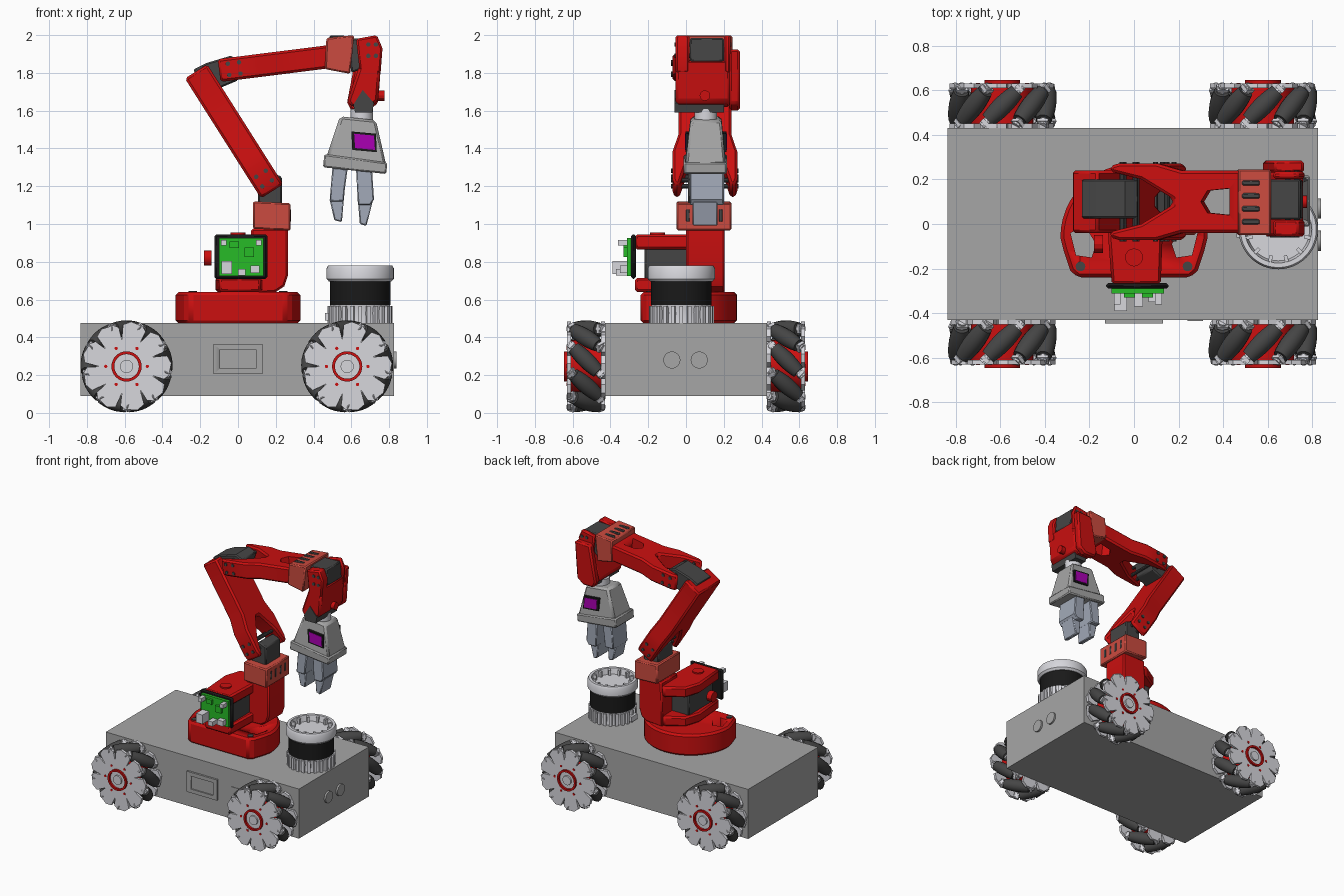
import bpy, bmesh
from math import sin, cos, pi, radians, sqrt
from mathutils import Matrix, Vector

if "Cube" in bpy.data.objects:
    bpy.data.objects.remove(bpy.data.objects["Cube"])


def mat(name, *c):
    m = bpy.data.materials.new(name)
    m.diffuse_color = (*c, 1)
    m.use_nodes = True
    m.node_tree.nodes["Principled BSDF"].inputs["Base Color"].default_value = m.diffuse_color
    return m


RED, PALE = mat("red", .6, .005, .005), mat("pale_red", .6, .07, .05)
DARK, BLACK = mat("dark_grey", .06, .06, .06), mat("black", .01, .01, .01)
LIGHT, STEEL = mat("light_grey", .68, .68, .72), mat("steel", .36, .4, .48)
GREY, GREEN = mat("grey", .38, .38, .38), mat("green", .02, .5, .02)
PURPLE = mat("purple", .4, 0, .45)
AX = {'x': Matrix(((0, 0, 1), (1, 0, 0), (0, 1, 0))).to_4x4(),
      'y': Matrix(((1, 0, 0), (0, 0, 1), (0, 1, 0))).to_4x4(), 'z': Matrix.Identity(4)}


def finish(name, bm, m, bevel=0):
    bmesh.ops.recalc_face_normals(bm, faces=bm.faces)
    me = bpy.data.meshes.new(name)
    bm.to_mesh(me)
    bm.free()
    me.polygons.foreach_set("use_smooth", [True] * len(me.polygons))
    me.set_sharp_from_angle(angle=radians(30))
    if m:
        me.materials.append(m)
    ob = bpy.data.objects.new(name, me)
    bpy.context.collection.objects.link(ob)
    if bevel:
        b = ob.modifiers.new("bevel", 'BEVEL')
        b.width, b.segments, b.limit_method = bevel, 1, 'ANGLE'
        b.angle_limit = radians(40)
    return ob


def add_prism(bm, pts, a, b, M):
    lo = [bm.verts.new(M @ Vector((*p, a))) for p in pts]
    hi = [bm.verts.new(M @ Vector((*p, b))) for p in pts]
    bm.faces.new(lo)
    bm.faces.new(hi)
    for i in range(len(pts)):
        j = (i + 1) % len(pts)
        bm.faces.new((lo[i], lo[j], hi[j], hi[i]))


def prism(name, pts, a, b, axis='y', m=RED, bevel=0, M=None):
    bm = bmesh.new()
    add_prism(bm, pts, a, b, M or AX[axis])
    return finish(name, bm, m, bevel)


def box(name, x0, x1, y0, y1, z0, z1, m=RED, bevel=0):
    return prism(name, [(x0, y0), (x1, y0), (x1, y1), (x0, y1)], z0, z1, 'z', m, bevel)


def circle(cx, cy, r, n=32):
    return [(cx + r * cos(2 * pi * i / n), cy + r * sin(2 * pi * i / n)) for i in range(n)]


def add_lathe(bm, prof, M, n=32):
    """Spin an (r, h) profile round local z."""
    vs = [bm.verts.new(M @ Vector((r, 0, h))) for r, h in prof]
    es = [bm.edges.new(p) for p in zip(vs, vs[1:])]
    bmesh.ops.spin(bm, geom=vs + es, cent=M.translation, axis=M.to_3x3() @ Vector((0, 0, 1)),
                   angle=2 * pi, steps=n, use_merge=True)
    bmesh.ops.remove_doubles(bm, verts=bm.verts, dist=1e-5)


def lathe(name, prof, loc, m, n=48):
    bm = bmesh.new()
    add_lathe(bm, prof, Matrix.Translation(loc), n)
    return finish(name, bm, m)


def hull(name, pts, m, bevel=0):
    bm = bmesh.new()
    for p in pts:
        bm.verts.new(p)
    bmesh.ops.convex_hull(bm, input=bm.verts)
    return finish(name, bm, m, bevel)


def cut(ob, cutter):
    md = ob.modifiers.new("cut", 'BOOLEAN')
    md.object, md.solver = cutter, 'EXACT'
    dg = bpy.context.evaluated_depsgraph_get()
    me = bpy.data.meshes.new_from_object(ob.evaluated_get(dg))
    ob.modifiers.clear()
    ob.data = me
    bpy.data.objects.remove(cutter)


# Chassis with screen, side panel and front range sensors
box("chassis", -.835, .825, -.43, .43, .09, .475, GREY)
screen = box("screen_frame", -.13, .13, -.445, -.42, .205, .365, GREY)
cut(screen, box("cutter", -.095, .095, -.46, -.435, .235, .335, None))
box("side_panel", .24, .31, -.434, -.42, .23, .34, GREY)
for y in (-.075, .07):
    prism("range_sensor", circle(y, .28, .045), .82, .838, 'x', GREY)

# Mecanum wheel meshes, axis along y, outside at +y
N = 9
plate, hub, rollers = bmesh.new(), bmesh.new(), bmesh.new()
saw = []
for i in range(N):
    for r, f in ((.145, 0), (.222, .13), (.238, .4), (.228, .8), (.21, .97), (.15, .99)):
        a = 2 * pi * (i + f) / N
        saw.append((r * cos(a), r * sin(a)))
for y in (-.1, .08):
    add_prism(plate, saw, y, y + .02, AX['y'])
add_prism(plate, circle(0, 0, .035, 20), .09, .112, AX['y'])
for i in range(6):
    add_prism(hub, circle(.11 * cos(i * pi / 3), .11 * sin(i * pi / 3), .009, 8), .09, .103, AX['y'])
add_lathe(hub, [(0, -.085), (.14, -.085), (.14, .085), (.08, .085), (.08, .115), (.065, .115),
                (.065, .06), (0, .06)], AX['y'])
for i in range(N):
    a = 2 * pi * i / N
    rad, tan = Vector((sin(a), 0, cos(a))), Vector((cos(a), 0, -sin(a)))
    d = (tan + Vector((0, 1, 0))).normalized()
    M = Matrix((rad, d.cross(rad), d)).transposed().to_4x4()
    M.translation = rad * .199
    ts = [-.092 + .023 * k for k in range(9)]
    add_lathe(rollers, [(0, ts[0])] + [(.244 - sqrt(.199 ** 2 + t * t / 2), t) for t in ts]
              + [(0, ts[-1])], M, 14)
    add_prism(plate, circle(0, 0, .02, 10), -.128, .128, M)
    for s in (-1, 1):   # bent roller tabs
        add_prism(plate, [(-.025, -.02), (.025, -.02), (.025, .02), (-.025, .02)], s * .1, s * .118, M)
parts = [finish("wheel_plates", plate, LIGHT), finish("wheel_hub", hub, RED),
         finish("wheel_rollers", rollers, DARK)]
for k, (x, s) in enumerate([(-.59, 1), (-.59, -1), (.578, 1), (.578, -1)]):
    for p in parts:
        ob = p if k == 0 else p.copy()
        if k:
            bpy.context.collection.objects.link(ob)
        ob.location = (x, s * .53, .246)
        ob.rotation_euler.z = 0 if s > 0 else pi

# Scanner: ribbed base, black window, hollow cap
C = (.647, -.025, 0)
lathe("scanner_base", [(0, .475), (.155, .475), (.15, .53), (.16, .575), (0, .575)], C, LIGHT)
lathe("scanner_window", [(0, .57), (.16, .57), (.16, .7), (0, .7)], C, BLACK)
lathe("scanner_cap", [(0, .695), (.165, .695), (.178, .71), (.178, .765), (.17, .78), (.15, .78),
                      (.14, .735), (0, .735)], C, LIGHT)
ribs = bmesh.new()
for i in range(24):
    M = Matrix.Translation(C) @ Matrix.Rotation(i * pi / 12, 4, 'Z')
    add_prism(ribs, [(.14, -.01), (.172, -.01), (.172, .01), (.14, .01)], .475, .565, M)
    if i % 2:
        add_prism(ribs, [(.12, -.008), (.155, -.008), (.155, .008), (.12, .008)], .73, .775, M)
finish("scanner_ribs", ribs, LIGHT)
box("scanner_plug", .46, .49, -.06, .01, .49, .53, LIGHT)

# Arm base: round back, straight front, two pockets
arc = [(.33 * cos(pi * i / 24), -.06 + .33 * sin(pi * i / 24)) for i in range(25)]
base = prism("arm_base", arc + [(-.315, -.12), (-.285, -.21), (-.25, -.24), (.25, -.24), (.285, -.21),
                                (.315, -.12)], .475, .64, 'z', RED, .015)
for s in (-1, 1):
    cut(base, prism("cutter", [(s * x, y) for x, y in ((.285, -.04), (.22, -.01), (.17, -.09), (.19, -.15),
                                                      (.26, -.14))], .46, .7, 'z', None))
    prism("base_screw", circle(s * .24, -.19, .022, 12), .63, .646, 'z', DARK)

# Turning shoulder: clamp plates round a motor, then the column
for z0, z1 in ((.64, .715), (.865, .945)):
    prism("shoulder_clamp", [(-.1, -.27), (.12, -.27), (.13, .0), (.2, .15), (.05, .2), (-.08, .12), (-.12, .0)],
          z0, z1, 'z', RED, .012)
box("shoulder_motor", -.08, .1, -.22, .08, .7, .88, DARK, .008)
prism("shoulder_pivot", circle(0, -.15, .04, 20), .94, .955, 'z')
prism("column", [(.06, .63), (.2, .64), (.245, .67), (.265, .73), (.265, .975), (.07, .975)], 0, .205, 'y', RED, .01)
prism("shoulder_knob", circle(-.09, .82, .04, 12), -.14, -.1, 'x').location = (-.04, .0, 0)
# Circuit board in front
box("board_frame", -.125, .155, -.29, -.265, .71, .945, BLACK, .01)
box("circuit_board", -.1, .135, -.312, -.288, .725, .925, GREEN)
for x, z, w, h, d in ((-.06, .77, .055, .07, .39), (.02, .745, .04, .035, .37), (.09, .76, .05, .04, .35),
                      (-.02, .89, .05, .035, .33), (.06, .85, .05, .05, .33), (.11, .9, .03, .03, .36),
                      (-.075, .9, .03, .03, .36)):
    box("board_part", x - w / 2, x + w / 2, -d, -.3, z - h / 2, z + h / 2, LIGHT if d > .34 else GREEN)


# Arm links: forked bar along p0 -> p1 with a slot near the end
def link(name, p0, p1, thick, fork, slot):
    d = Vector((p1[0] - p0[0], 0, p1[1] - p0[1]))
    L = d.length
    X, Y = d.normalized(), Vector((0, 1, 0))
    M = Matrix((X, Y, X.cross(Y))).transposed().to_4x4()
    M.translation = (p0[0], .1, p0[1])
    half = [(fork, 0), (fork, .1), (.02, .1), (-.02, .135), (-.02, .16), (.02, .172), (.19, .172), (.3, .14),
            (L, .14)]
    half[:3] = [(fork + .14, .015), (fork, .1)]
    ob = prism(name, half + [(u, -v) for u, v in half[::-1]], -thick / 2, thick / 2, m=RED, bevel=.015, M=M)
    if slot:
        cut(ob, prism("cutter", [(slot[0], -.05), (slot[1], -.06), (slot[1], .06), (slot[0], .05),
                                 (slot[0] - .03, 0)], -.2, .2, m=None, M=M))
    for u, v in ((.03, .03), (.03, -.03), (.09, .03), (.09, -.03)):   # joint screws
        c = M @ Vector((u, 0, v))
        prism("joint_screw", circle(c.x, c.z, .012, 10), -.079, .279, 'y', DARK)


def bracket(name, pts, y0, y1, slots, axis):
    prism(name, pts, y0, y1, 'y', PALE, .008)
    for i in range(4):
        y = .01 + i * .058
        if axis == 'z':
            box("bracket_slot", .485, .565, y - .012, y + .012, slots - .03, slots, DARK, .005)
        else:
            box("bracket_slot", slots - .03, slots, y - .012, y + .012, 1.01, 1.08, DARK, .005)


bracket("lower_bracket", [(.08, .975), (.278, .965), (.278, 1.11), (.08, 1.12)], -.05, .24, .28, 'x')
prism("lower_motor", [(.105, 1.1), (.232, 1.1), (.232, 1.25), (.17, 1.275), (.105, 1.21)], .01, .19, 'y', DARK, .008)
link("lower_link", (.17, 1.19), (-.222, 1.808), .14, .1, None)
prism("elbow_motor", [(-.24, 1.815), (-.165, 1.853), (-.04, 1.89), (.02, 1.865), (0, 1.76), (-.12, 1.71)],
      .025, .2, 'y', DARK, .008)
link("upper_link", (-.08, 1.815), (.5, 1.888), .122, .12, (.42, .52))
bracket("upper_bracket", [(.468, 1.985), (.615, 2.0), (.594, 1.795), (.46, 1.82)], -.05, .245, 1.998, 'z')

# Wrist: motor between two cheeks, solid lower block
prism("wrist_motor", [(.59, 1.98), (.745, 1.985), (.755, 1.86), (.6, 1.8)], .02, .2, 'y', DARK, .008)
side = [(.625, 1.98), (.735, 2.0), (.765, 1.93), (.755, 1.8), (.645, 1.8)]
for y0, y1 in ((-.055, .018), (.202, .235)):
    prism("wrist_cheek", side, y0, y1, 'y', RED, .01)
prism("wrist_block", [(.647, 1.85), (.758, 1.87), (.742, 1.65), (.7, 1.62), (.6, 1.62), (.578, 1.65)],
      -.055, .235, 'y', RED, .015)
prism("wrist_flange", [(.63, 1.92), (.763, 1.925), (.742, 1.64), (.69, 1.6), (.6, 1.6), (.578, 1.645)],
      .23, .285, 'y', RED, .012)
prism("wrist_knob", circle(.1, 1.68, .028, 12), .73, .775, 'x')
prism("gripper_motor", [(.61, 1.63), (.66, 1.71), (.72, 1.64), (.71, 1.59), (.62, 1.59)], -.06, .2, 'y', DARK)
for x, z in ((.69, 1.95), (.73, 1.95), (.69, 1.89), (.73, 1.89)):
    prism("wrist_screw", circle(x, z, .012, 10), -.06, .24, 'y', DARK)

# Gripper: neck, flared housing with sensor window, jaw band, two fingers
prism("gripper_neck", circle(.655, .105, .06, 24), 1.54, 1.61, 'z', LIGHT)
top = [(x, y, z) for x, z in ((.54, 1.57), (.73, 1.55)) for y in (.025, .187)]
bottom = [(x, y, z) for x, z in ((.463, 1.34), (.785, 1.31)) for y in (-.005, .21)]
hull("gripper_housing", top + bottom, GREY, .015)
prism("gripper_band", [(.457, 1.37), (.79, 1.325), (.785, 1.265), (.45, 1.3)], -.012, .217, 'y', GREY, .008)
prism("window_frame", [(.6, 1.49), (.73, 1.478), (.735, 1.38), (.605, 1.392)], -.003, .214, 'y', BLACK)
prism("sensor_window", [(.615, 1.478), (.72, 1.468), (.725, 1.392), (.62, 1.402)], -.006, .217, 'y', PURPLE)
for upper, lower in (([(.5, 1.3), (.58, 1.29), (.565, 1.18), (.56, 1.12), (.485, 1.12)],
                      [(.485, 1.13), (.56, 1.13), (.55, 1.01), (.51, 1.02)]),
                     ([(.625, 1.29), (.71, 1.28), (.72, 1.13), (.7, 1.1), (.635, 1.1)],
                      [(.635, 1.12), (.713, 1.12), (.68, .99), (.645, 1.0)])):
    prism("finger_mount", upper, .02, .2, 'y', STEEL, .006)
    prism("finger_tip", lower, .035, .168, 'y', STEEL, .006)
